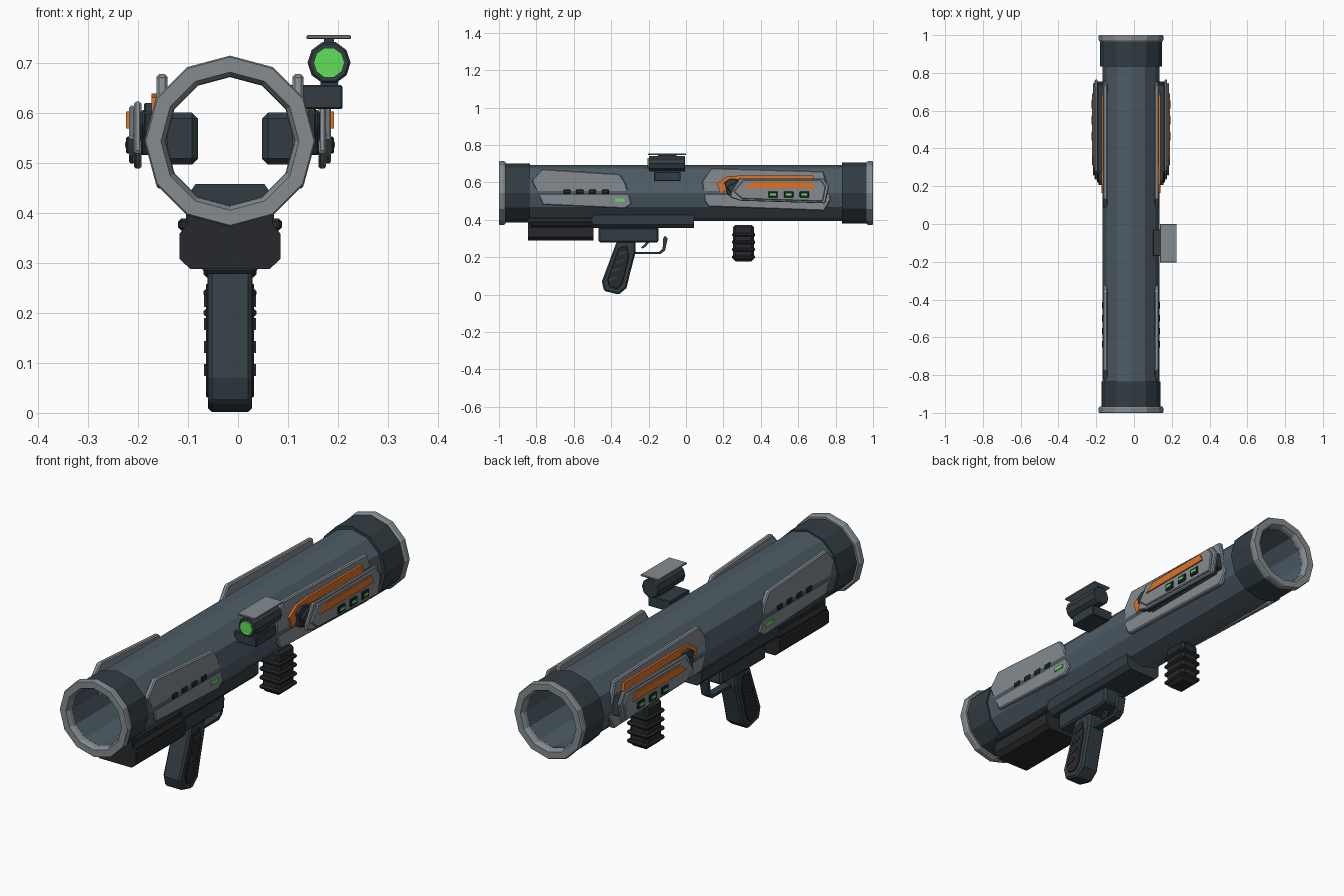
import bpy, bmesh, math
from mathutils import Vector

CX, CZ = -0.016, 0.543          # bore axis


def material(name, r, g, b):
    m = bpy.data.materials.new(name)
    m.diffuse_color = (r, g, b, 1)
    return m


TUBE = material("tube_grey", 0.075, 0.105, 0.13)
DARK = material("dark_grey", 0.032, 0.046, 0.056)
BLACK = material("black", 0.02, 0.022, 0.025)
STEEL = material("steel", 0.23, 0.26, 0.28)
ORANGE = material("orange", 0.72, 0.17, 0.02)
GREEN = material("green", 0.12, 0.75, 0.1)


def finish(name, bm, mat, bevel=0):
    bmesh.ops.recalc_face_normals(bm, faces=bm.faces)
    me = bpy.data.meshes.new(name)
    bm.to_mesh(me)
    bm.free()
    me.materials.append(mat)
    ob = bpy.data.objects.new(name, me)
    bpy.context.collection.objects.link(ob)
    if bevel:
        b = ob.modifiers.new("bevel", 'BEVEL')
        b.width, b.segments, b.limit_method = bevel, 1, 'ANGLE'
        b.angle_limit = math.radians(40)
    return ob


def extrude(name, pts, place, lo, hi, mat, bevel=0):
    """Prism of a 2D outline; place(u, v, depth) gives the 3D point."""
    bm = bmesh.new()
    a = [bm.verts.new(place(u, v, lo)) for u, v in pts]
    b = [bm.verts.new(place(u, v, hi)) for u, v in pts]
    n = len(pts)
    bm.faces.new(a)
    bm.faces.new(b)
    for i in range(n):
        bm.faces.new((a[i], a[(i + 1) % n], b[(i + 1) % n], b[i]))
    return finish(name, bm, mat, bevel)


def across(name, pts, half, mat, bevel=0):
    """(y, z) outline, extruded in x about the bore axis."""
    return extrude(name, pts, lambda y, z, x: (CX + x, y, z), -half, half, mat, bevel)


def sides(name, pts, lo, hi, mat, bevel=0):
    """(y, z) outline standing off both flanks."""
    for label, s in (("right", 1), ("left", -1)):
        extrude(f"{name}_{label}", pts, lambda y, z, x: (CX + s * x, y, z), lo, hi, mat, bevel)


def along(name, half_pts, y0, y1, mat, bevel=0):
    """Mirrored (x, z) half outline, extruded in y."""
    pts = half_pts + [(-x, z) for x, z in reversed(half_pts)]
    return extrude(name, pts, lambda x, z, y: (CX + x, y, z), y0, y1, mat, bevel)


def rect(y0, y1, z0, z1):
    return [(y0, z0), (y1, z0), (y1, z1), (y0, z1)]


def box(name, x0, x1, y0, y1, z0, z1, mat, bevel=0):
    return extrude(name, rect(y0, y1, z0, z1), lambda y, z, x: (x, y, z), x0, x1, mat, bevel)


def lathe(name, prof, mat, n=12, cx=CX, cz=CZ):
    """Closed (radius, y) profile turned about the y direction."""
    bm = bmesh.new()
    rings = []
    for i in range(n):
        t = math.tau * i / n
        rings.append([bm.verts.new((cx + r * math.cos(t), y, cz + r * math.sin(t))) for r, y in prof])
    k = len(prof)
    for i in range(n):
        p, q = rings[i], rings[(i + 1) % n]
        for j in range(k):
            bm.faces.new((p[j], p[(j + 1) % k], q[(j + 1) % k], q[j]))
    return finish(name, bm, mat)


def disc(name, cx, cz, r, y0, y1, mat, n=10, bevel=0):
    pts = [(cx + r * math.cos(math.tau * i / n), cz + r * math.sin(math.tau * i / n)) for i in range(n)]
    return extrude(name, pts, lambda x, z, y: (x, y, z), y0, y1, mat, bevel)


# Barrel, end collars and end rings
lathe("barrel", [(0.15, -0.97), (0.15, 0.97), (0.128, 0.97), (0.128, -0.97)], TUBE)
for label, s, r in (("front", -1, 0.157), ("back", 1, 0.164)):
    lathe(f"{label}_collar", [(0.14, s * 0.835), (r, s * 0.835), (r, s * 0.975), (0.14, s * 0.975)], DARK)
    lathe(f"{label}_ring", [(0.128, s * 0.965), (0.166, s * 0.965), (0.171, s * 0.975),
                            (0.171, s * 0.995), (0.168, s), (0.138, s), (0.130, s * 0.985)], STEEL)

# Flank panels with vents and indicator light
sides("front_panel", [(-0.825, 0.61), (-0.77, 0.672), (-0.355, 0.645), (-0.325, 0.60),
                      (-0.29, 0.485), (-0.325, 0.46), (-0.765, 0.48)], 0.125, 0.147, STEEL, 0.005)
for i in range(4):
    y = -0.637 + i * 0.069
    sides(f"vent_{i}", rect(y - 0.019, y + 0.019, 0.539, 0.561), 0.14, 0.153, BLACK, 0.003)
sides("indicator_light", rect(-0.38, -0.328, 0.497, 0.514), 0.14, 0.152, GREEN)
sides("back_panel", [(0.085, 0.605), (0.135, 0.677), (0.735, 0.66), (0.775, 0.51),
                     (0.74, 0.448), (0.12, 0.47), (0.10, 0.50)], 0.125, 0.147, STEEL, 0.005)

# Side pods: core reaching into the bore, orange flash, stacked cover plates
sides("pod_core", rect(0.27, 0.73, 0.496, 0.60), 0.064, 0.15, DARK, 0.012)
sides("pod_flash", [(0.165, 0.595), (0.215, 0.63), (0.30, 0.638), (0.68, 0.636), (0.69, 0.60),
                    (0.27, 0.60), (0.185, 0.54)], 0.14, 0.157, ORANGE)
sides("pod_spacer", [(0.215, 0.575), (0.27, 0.605), (0.74, 0.60), (0.755, 0.515), (0.26, 0.515)],
      0.14, 0.18, DARK, 0.005)
sides("pod_clip", [(0.205, 0.60), (0.235, 0.62), (0.28, 0.615), (0.245, 0.53), (0.225, 0.53)],
      0.145, 0.172, DARK, 0.003)
sides("pod_plate", [(0.24, 0.545), (0.285, 0.622), (0.735, 0.622), (0.765, 0.58),
                    (0.745, 0.488), (0.29, 0.502), (0.235, 0.52)], 0.177, 0.192, STEEL, 0.004)
sides("pod_cover", [(0.255, 0.55), (0.305, 0.614), (0.722, 0.614), (0.747, 0.578),
                    (0.732, 0.498), (0.30, 0.512)], 0.19, 0.202, STEEL, 0.004)
sides("pod_stripe", [(0.31, 0.568), (0.355, 0.602), (0.675, 0.602), (0.69, 0.568)],
      0.20, 0.2075, ORANGE)
for i in range(3):
    y = 0.465 + i * 0.084
    sides(f"button_{i}", rect(y - 0.025, y + 0.025, 0.518, 0.552), 0.198, 0.208, BLACK, 0.003)
    sides(f"button_light_{i}", rect(y - 0.015, y + 0.015, 0.53, 0.541), 0.205, 0.21, GREEN)

# Underside: power block, rail and receiver
along("power_block", [(0.085, 0.41), (0.085, 0.378), (0.101, 0.358), (0.101, 0.308), (0.08, 0.288)],
      -0.845, -0.495, BLACK)
box("power_block_rib", CX - 0.104, CX + 0.104, -0.835, -0.50, 0.365, 0.388, BLACK, 0.006)
along("rail", [(0.069, 0.457), (0.088, 0.43), (0.088, 0.375), (0.07, 0.355)], -0.50, 0.042, DARK)
box("receiver", CX - 0.055, CX + 0.055, -0.467, -0.148, 0.278, 0.36, DARK, 0.008)

# Pistol grip with side pads and ridges
across("grip", [(-0.27, 0.29), (-0.368, 0.29), (-0.45, 0.07), (-0.438, 0.02), (-0.36, 0.0),
                (-0.318, 0.035), (-0.30, 0.11), (-0.27, 0.225)], 0.044, DARK, 0.008)
sides("grip_pad", [(-0.315, 0.26), (-0.36, 0.25), (-0.42, 0.08), (-0.41, 0.04), (-0.365, 0.03),
                   (-0.34, 0.06), (-0.305, 0.20)], 0.04, 0.048, BLACK, 0.003)
for i in range(4):
    y, z = -0.39 + i * 0.018, 0.08 + i * 0.046
    sides(f"grip_ridge_{i}", [(y - 0.022, z - 0.006), (y + 0.022, z + 0.006),
                              (y + 0.022, z + 0.018), (y - 0.022, z + 0.006)], 0.045, 0.052, DARK)

# Trigger and guard
across("trigger_guard", [(-0.28, 0.228), (-0.145, 0.228), (-0.125, 0.245), (-0.122, 0.30), (-0.112, 0.315),
                         (-0.098, 0.30), (-0.112, 0.235), (-0.138, 0.216), (-0.28, 0.216)], 0.018, DARK)
across("trigger", [(-0.205, 0.285), (-0.24, 0.25), (-0.233, 0.246), (-0.218, 0.255), (-0.19, 0.285)],
       0.01, DARK)

# Ridged fore grip
box("fore_grip", CX - 0.045, CX + 0.045, 0.252, 0.363, 0.178, 0.373, BLACK, 0.012)
for i in range(4):
    z = 0.20 + i * 0.036
    z += 0.004 * i
    box(f"fore_grip_ridge_{i}", CX - 0.053, CX + 0.053, 0.245, 0.37, z - 0.009, z + 0.009, BLACK, 0.006)

# Offset sight: mount, body, lens and shade
box("sight_mount", 0.10, 0.209, -0.17, -0.03, 0.607, 0.655, DARK, 0.003)
box("sight_foot", 0.165, 0.20, -0.15, -0.05, 0.65, 0.67, DARK)
disc("sight_body", 0.182, 0.70, 0.043, -0.198, -0.005, DARK, bevel=0.004)
disc("sight_lens", 0.182, 0.70, 0.031, -0.205, -0.19, GREEN)
box("sight_post", 0.172, 0.192, -0.15, -0.05, 0.735, 0.75, DARK)
box("sight_shade", 0.137, 0.226, -0.203, 0.0, 0.747, 0.755, STEEL, 0.002)
